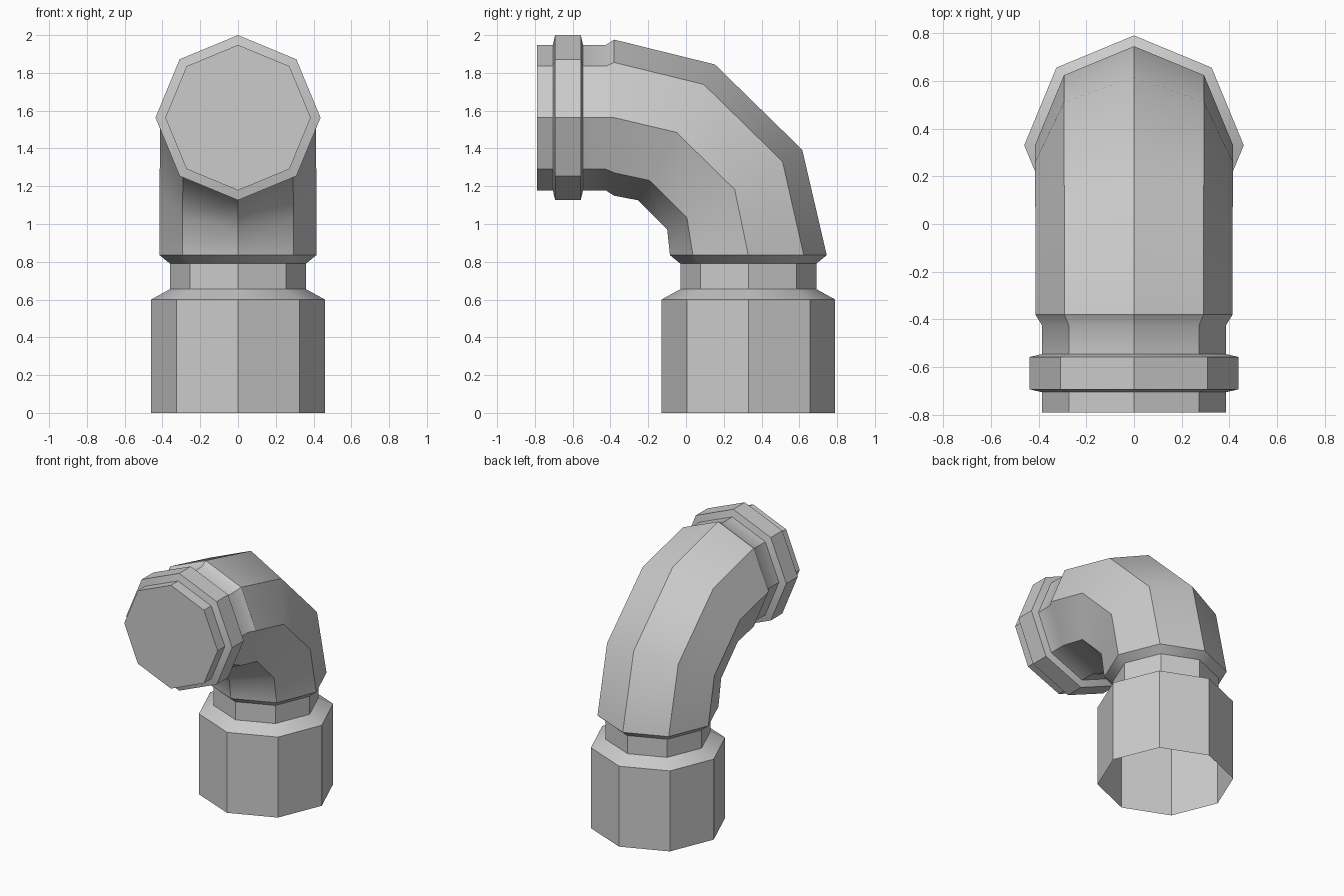
import bpy, bmesh
from math import radians, sin, cos, tau
from mathutils import Vector

cube = bpy.data.objects.get("Cube")
if cube:
    bpy.data.objects.remove(cube, do_unlink=True)

SIDES = 8
BASE_Y, OUTLET_Z = 0.33, 1.563

grey = bpy.data.materials.new("plain grey")
grey.use_nodes = True
colour = (0.6, 0.6, 0.6, 1)
grey.diffuse_color = colour
grey.node_tree.nodes["Principled BSDF"].inputs["Base Color"].default_value = colour


def tube(name, rings, cap_end=False):
    """Skin octagonal rings given as (y, z, tilt in degrees, radius)."""
    bm = bmesh.new()
    loops = []
    for y, z, tilt, r in rings:
        t = radians(tilt)
        outward = Vector((0, cos(t), sin(t)))
        loops.append([bm.verts.new(Vector((r * cos(a), y, z)) + outward * r * sin(a))
                      for a in (tau * i / SIDES for i in range(SIDES))])
    for low, high in zip(loops, loops[1:]):
        for i in range(SIDES):
            j = (i + 1) % SIDES
            bm.faces.new((low[i], low[j], high[j], high[i]))
    if cap_end:
        bm.faces.new(loops[-1])
    mesh = bpy.data.meshes.new(name)
    bm.to_mesh(mesh)
    bm.free()
    mesh.materials.append(grey)
    obj = bpy.data.objects.new(name, mesh)
    bpy.context.collection.objects.link(obj)
    bpy.ops.object.select_all(action='DESELECT')
    obj.select_set(True)
    bpy.context.view_layer.objects.active = obj
    bpy.ops.object.shade_smooth_by_angle(angle=radians(35))


def upright(z, r):
    return (BASE_Y, z, 0, r)


def level(y, r):
    return (y, OUTLET_Z, 90, r)


# Open socket at the foot
tube("base_socket", [upright(0, 0.46), upright(0.6, 0.46), upright(0.655, 0.36)])

# Neck and curved elbow
tube("elbow", [upright(0.655, 0.36), upright(0.79, 0.36), upright(0.835, 0.415),
               (0.258, 1.182, 30.5, 0.415), (-0.05, 1.485, 60.5, 0.413),
               level(-0.38, 0.413), level(-0.425, 0.385), level(-0.545, 0.385)])

# Collar and closed outlet
tube("outlet_collar", [level(-0.545, 0.385), level(-0.557, 0.437), level(-0.693, 0.437),
                       level(-0.705, 0.385), level(-0.79, 0.385)], cap_end=True)
